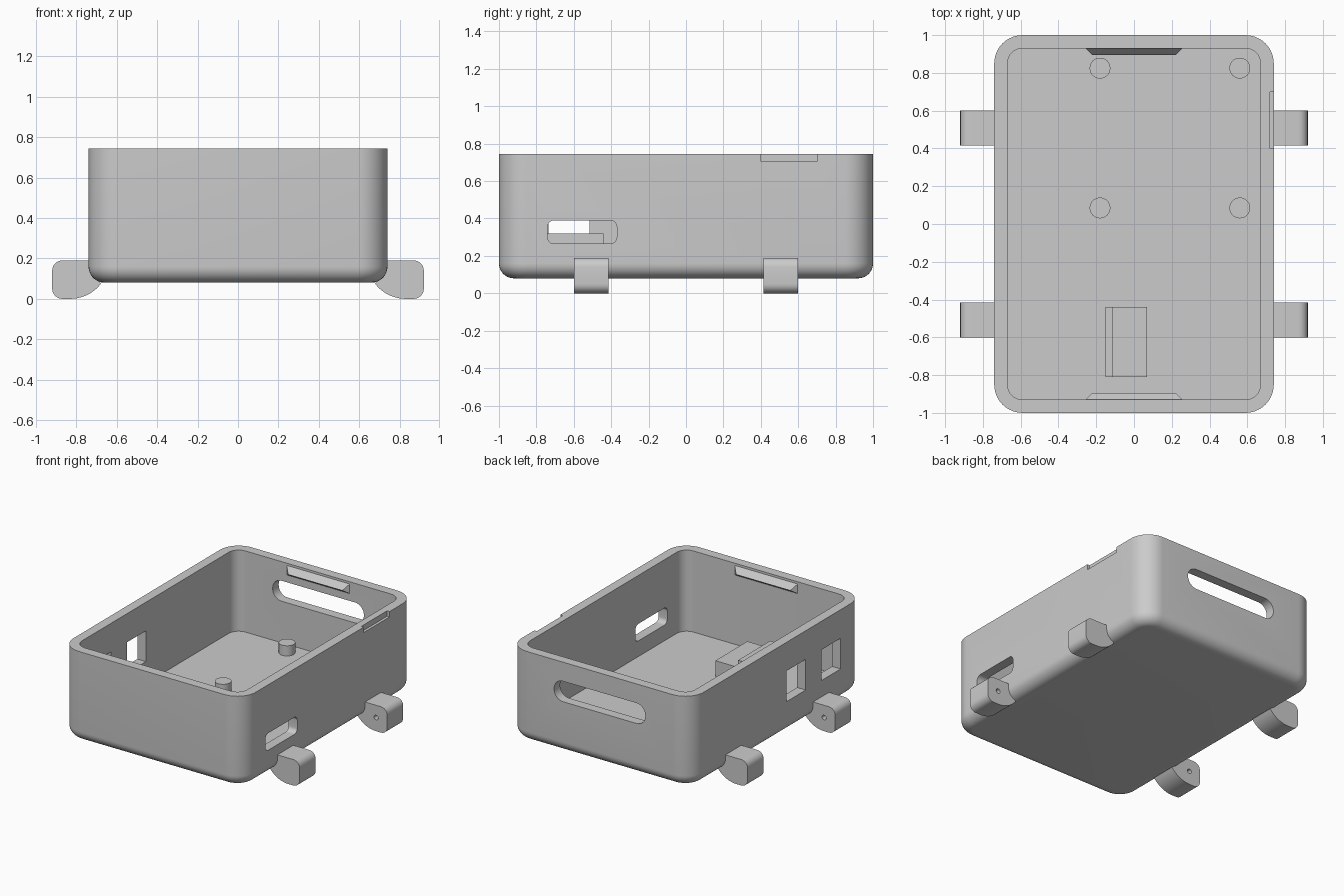
import bpy, bmesh, math
from mathutils import Matrix

old = bpy.data.objects.get("Cube")
if old:
    bpy.data.objects.remove(old, do_unlink=True)

GREY = (0.6, 0.6, 0.6, 1)
grey = bpy.data.materials.new("plain_grey")
grey.use_nodes = True
grey.diffuse_color = GREY
grey.node_tree.nodes["Principled BSDF"].inputs["Base Color"].default_value = GREY

FLOOR, RIM, BASE = 0.15, 0.745, 0.08


def finish(name, bm):
    bmesh.ops.recalc_face_normals(bm, faces=bm.faces[:])
    mesh = bpy.data.meshes.new(name)
    bm.to_mesh(mesh)
    bm.free()
    mesh.materials.append(grey)
    ob = bpy.data.objects.new(name, mesh)
    bpy.context.collection.objects.link(ob)
    return ob


def box(name, lo, hi, axis=2, radius=0, segs=8, bottom=0):
    """Box between two corners; edges along axis rounded, optionally the bottom rim too."""
    bm = bmesh.new()
    bmesh.ops.create_cube(bm, size=1)
    for v in bm.verts:
        for i in range(3):
            v.co[i] = hi[i] if v.co[i] > 0 else lo[i]
    if radius:
        others = [i for i in range(3) if i != axis]
        edges = [e for e in bm.edges
                 if all(abs(e.verts[0].co[i] - e.verts[1].co[i]) < 1e-5 for i in others)]
        bmesh.ops.bevel(bm, geom=edges, offset=radius, segments=segs, profile=0.5, affect='EDGES')
    if bottom:
        edges = [e for e in bm.edges if all(abs(v.co.z - lo[2]) < 1e-5 for v in e.verts)]
        bmesh.ops.bevel(bm, geom=edges, offset=bottom, segments=segs, profile=0.5, affect='EDGES')
    return finish(name, bm)


def cylinder(name, r, depth, centre, rot=None):
    bm = bmesh.new()
    bmesh.ops.create_cone(bm, cap_ends=True, segments=32, radius1=r, radius2=r, depth=depth,
                          matrix=Matrix.Translation(centre) @ (rot or Matrix()))
    return finish(name, bm)


def prism_y(name, profile, y0, y1):
    """Extrude an x-z profile from y0 to y1."""
    bm = bmesh.new()
    face = bm.faces.new([bm.verts.new((x, y0, z)) for x, z in profile])
    new = bmesh.ops.extrude_face_region(bm, geom=[face])["geom"]
    bmesh.ops.translate(bm, vec=(0, y1 - y0, 0),
                        verts=[g for g in new if isinstance(g, bmesh.types.BMVert)])
    return finish(name, bm)


def activate(ob):
    bpy.ops.object.select_all(action='DESELECT')
    ob.select_set(True)
    bpy.context.view_layer.objects.active = ob


def cut(ob, cutter):
    mod = ob.modifiers.new("cut", 'BOOLEAN')
    mod.operation, mod.solver, mod.object = 'DIFFERENCE', 'EXACT', cutter
    activate(ob)
    bpy.ops.object.modifier_apply(modifier=mod.name)
    bpy.data.objects.remove(cutter, do_unlink=True)


def smooth(ob):
    activate(ob)
    bpy.ops.object.shade_smooth_by_angle(angle=math.radians(30))


def arc(cx, cz, r, a0, a1, n):
    return [(cx + r * math.cos(math.radians(a0 + (a1 - a0) * i / n)),
             cz + r * math.sin(math.radians(a0 + (a1 - a0) * i / n))) for i in range(n + 1)]


# Open tray with rounded corners and a rounded bottom rim
tray = box("tray", (-0.74, -1, BASE), (0.74, 1, RIM), radius=0.15, segs=10, bottom=0.08)
cut(tray, box("cavity", (-0.67, -0.93, FLOOR), (0.67, 0.93, 1), radius=0.08))
# Long slot in the back wall
cut(tray, box("back_slot", (-0.37, 0.85, 0.455), (0.37, 1.1, 0.605), axis=1, radius=0.072))
# Rounded slot in the left wall
cut(tray, box("side_slot", (0.6, -0.74, 0.265), (0.8, -0.37, 0.39), axis=0, radius=0.035))
# Two square ports in the right wall
for y in (-0.33, -0.735):
    cut(tray, box("port", (-0.8, y, 0.31), (-0.6, y + 0.22, 0.535)))
# Shallow thumb notch in the left rim
cut(tray, box("notch", (0.72, 0.4, 0.705), (0.8, 0.7, 0.8)))
smooth(tray)

# Standoffs on the floor
for x in (-0.18, 0.56):
    for y in (0.085, 0.825):
        smooth(cylinder("standoff", 0.055, 0.095, (x, y, 0.1775)))

# Raised pad with a lip
box("pad", (-0.13, -0.81, 0.14), (0.07, -0.44, 0.267))
box("pad_lip", (-0.15, -0.81, 0.14), (-0.115, -0.44, 0.32))

# Tapered snap ridges inside the front and back walls
for side, name in ((1, "back_snap"), (-1, "front_snap")):
    bm = bmesh.new()
    ends = [[bm.verts.new((s * x, side * y, z)) for x, y, z in
             ((0.26, 0.935, 0.735), (0.22, 0.895, 0.685), (0.26, 0.935, 0.655))]
            for s in (-1, 1)]
    for tri in ends:
        bm.faces.new(tri)
    for i in range(3):
        j = (i + 1) % 3
        bm.faces.new((ends[0][i], ends[0][j], ends[1][j], ends[1][i]))
    finish(name, bm)

# Feet with a curved underside and a blind pin hole facing the middle
foot = (arc(0.87, 0.05, 0.05, -90, 0, 6) + arc(0.87, 0.14, 0.05, 0, 90, 6)
        + [(0.70, 0.19), (0.70, 0.10)] + arc(0.83, 0.19, 0.19, 217, 270, 10))
for sx, side in ((1, "left"), (-1, "right")):
    for sy, end in ((1, "back"), (-1, "front")):
        ob = prism_y(f"{end}_{side}_foot", [(sx * x, z) for x, z in foot], sy * 0.415, sy * 0.6)
        cut(ob, cylinder("pin_hole", 0.017, 0.2, (sx * 0.83, sy * 0.435, 0.1),
                         Matrix.Rotation(math.pi / 2, 4, 'X')))
        smooth(ob)
